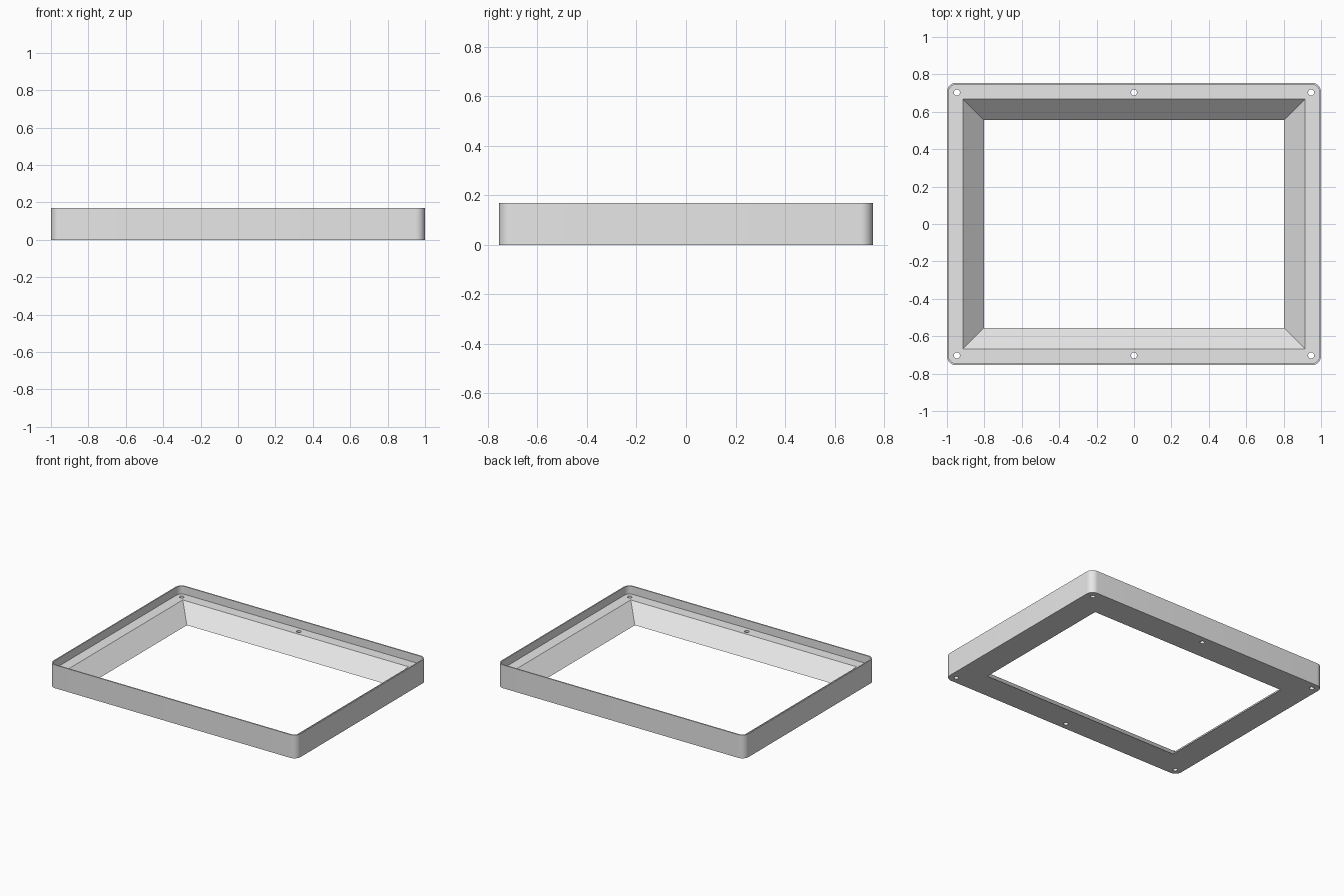
import bpy, bmesh, math

if "Cube" in bpy.data.objects:
    bpy.data.objects.remove(bpy.data.objects["Cube"])

W, D, H = 1.0, 0.755, 0.17      # outer half width, half depth, full height
LEDGE = 0.112                   # height of the inner ledge
WALL = 0.009                    # thickness of the raised rim
RADIUS = 0.05                   # outer corner radius

grey = bpy.data.materials.new("light grey")
grey.diffuse_color = (0.8, 0.8, 0.8, 1)
grey.use_nodes = True
grey.node_tree.nodes["Principled BSDF"].inputs["Base Color"].default_value = grey.diffuse_color


def outline(hx, hy, r=0.0, steps=10):
    """Rectangle outline with optionally rounded corners."""
    if r == 0:
        return [(hx, hy), (-hx, hy), (-hx, -hy), (hx, -hy)]
    pts = []
    for i, (sx, sy) in enumerate([(1, 1), (-1, 1), (-1, -1), (1, -1)]):
        for k in range(steps + 1):
            a = math.pi / 2 * (i + k / steps)
            pts.append((sx * (hx - r) + r * math.cos(a),
                        sy * (hy - r) + r * math.sin(a)))
    return pts


def loft(name, low, z0, high, z1):
    """Closed solid between two matching outlines."""
    bm = bmesh.new()
    a = [bm.verts.new((x, y, z0)) for x, y in low]
    b = [bm.verts.new((x, y, z1)) for x, y in high]
    n = len(a)
    bm.faces.new(a[::-1])
    bm.faces.new(b)
    for i in range(n):
        j = (i + 1) % n
        bm.faces.new((a[i], a[j], b[j], b[i]))
    bmesh.ops.recalc_face_normals(bm, faces=bm.faces)
    mesh = bpy.data.meshes.new(name)
    bm.to_mesh(mesh)
    bm.free()
    mesh.materials.append(grey)
    ob = bpy.data.objects.new(name, mesh)
    bpy.context.collection.objects.link(ob)
    return ob


# Solid tray body
o = outline(W, D, RADIUS)
frame = loft("bezel_frame", o, 0, o, H)

# Shallow recess that leaves the thin rim
p = outline(W - WALL, D - WALL, RADIUS - WALL)
cutters = [loft("recess_cutter", p, LEDGE, p, H + 0.1)]

# Sloped window opening, 45 degrees on every side
e = 0.02
cutters.append(loft("window_cutter", outline(0.802 - e, 0.555 - e), -e,
                    outline(0.802 + LEDGE + e, 0.555 + LEDGE + e), LEDGE + e))

# Six screw holes along the front and back ledges
for x in (-0.947, 0, 0.947):
    for y in (-0.703, 0.703):
        ring = [(x + 0.016 * math.cos(math.tau * k / 24),
                 y + 0.016 * math.sin(math.tau * k / 24)) for k in range(24)]
        cutters.append(loft("screw_hole_cutter", ring, -0.1, ring, H + 0.1))

for c in cutters:
    c.hide_render = True
    m = frame.modifiers.new(c.name, 'BOOLEAN')
    m.operation = 'DIFFERENCE'
    m.solver = 'EXACT'
    m.object = c

# Bake the cuts and remove the cutters
dg = bpy.context.evaluated_depsgraph_get()
mesh = bpy.data.meshes.new_from_object(frame.evaluated_get(dg))
frame.modifiers.clear()
frame.data = mesh
for c in cutters:
    bpy.data.objects.remove(c)

# Smooth rounded corners and holes, crisp edges elsewhere
bpy.context.view_layer.objects.active = frame
frame.select_set(True)
bpy.ops.object.shade_smooth_by_angle(angle=math.radians(30))
